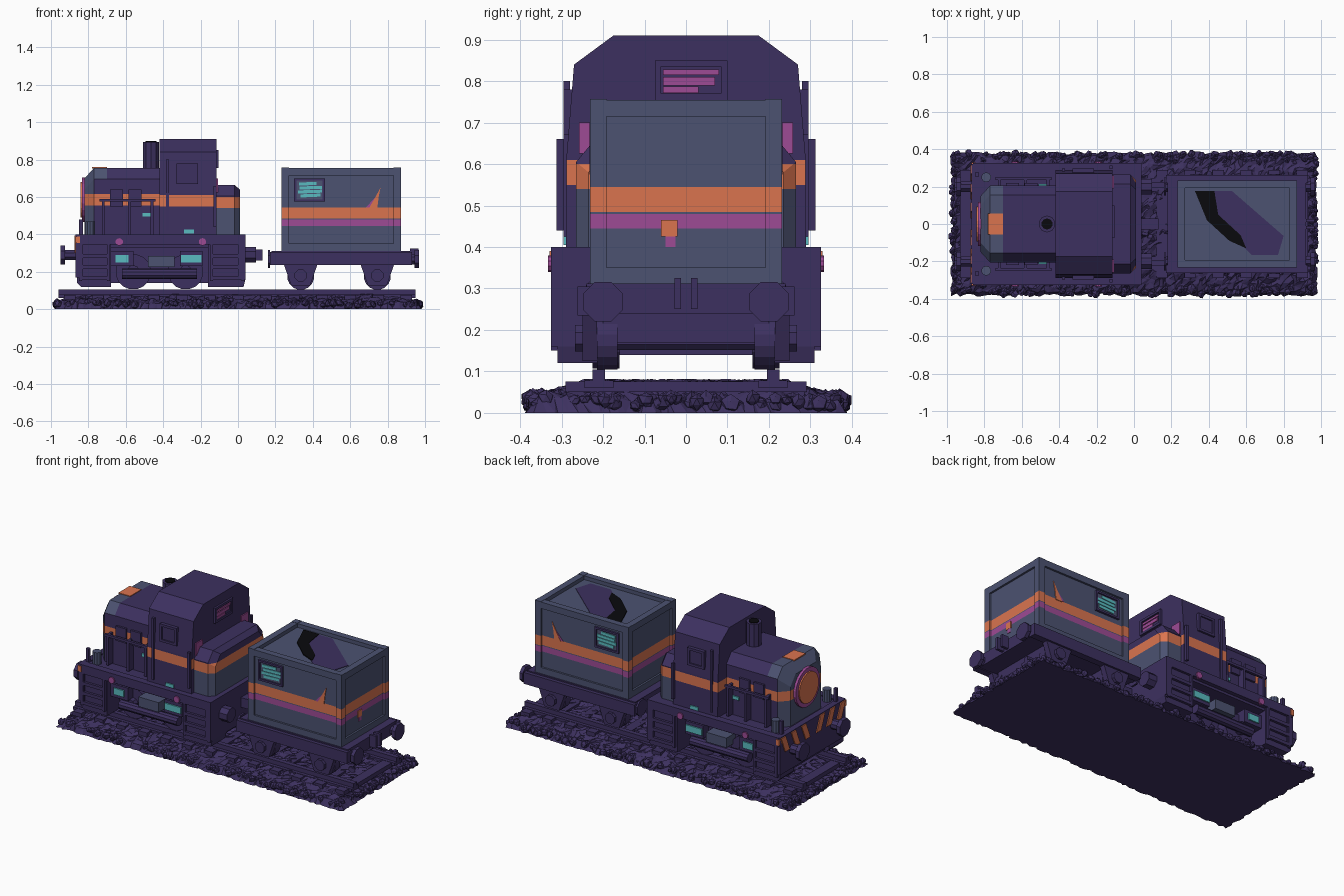
import bpy, bmesh, math, random
from mathutils import Vector, Matrix

if "Cube" in bpy.data.objects:
    bpy.data.objects.remove(bpy.data.objects["Cube"])

random.seed(4)
PALETTE = {"dark_purple": (0.046, 0.030, 0.115), "slate": (0.072, 0.085, 0.165),
           "orange": (0.70, 0.175, 0.078), "magenta": (0.34, 0.07, 0.30),
           "teal": (0.10, 0.50, 0.53), "black": (0.003, 0.003, 0.004)}
MATS = []
for n, c in PALETTE.items():
    m = bpy.data.materials.new(n)
    m.diffuse_color = (*c, 1)
    m.use_nodes = True
    m.node_tree.nodes["Principled BSDF"].inputs["Base Color"].default_value = m.diffuse_color
    MATS.append(m)
PURPLE, SLATE, ORANGE, MAGENTA, TEAL, BLACK = range(6)


def finish(name, bm, mat=PURPLE, cuts=(), rule=None):
    """Cut the mesh at (axis, value) planes, colour faces by rule, make the object."""
    for axis, v in cuts:
        no = Vector([float(i == axis) for i in range(3)])
        bmesh.ops.bisect_plane(bm, geom=bm.verts[:] + bm.edges[:] + bm.faces[:],
                               plane_co=no * v, plane_no=no)
    bmesh.ops.recalc_face_normals(bm, faces=bm.faces[:])
    for f in bm.faces:
        f.material_index = rule(f.calc_center_median(), f.normal) if rule else mat
    me = bpy.data.meshes.new(name)
    bm.to_mesh(me)
    bm.free()
    for m in MATS:
        me.materials.append(m)
    ob = bpy.data.objects.new(name, me)
    bpy.context.collection.objects.link(ob)
    return ob


def skin(rings):
    """Closed solid through rings of equal point count."""
    bm = bmesh.new()
    vs = [[bm.verts.new(p) for p in r] for r in rings]
    n = len(vs[0])
    for a, b in zip(vs, vs[1:]):
        for i in range(n):
            bm.faces.new((a[i], a[(i + 1) % n], b[(i + 1) % n], b[i]))
    bm.faces.new(vs[0])
    bm.faces.new(vs[-1])
    return bm


def place(axis, u, v, t):
    return [(t, u, v), (u, t, v), (u, v, t)][axis]


def prism(name, pts, axis, a, b, mat=PURPLE, **kw):
    return finish(name, skin([[place(axis, u, v, t) for u, v in pts] for t in (a, b)]), mat, **kw)


def box(name, x0, x1, y0, y1, z0, z1, mat=PURPLE, **kw):
    return prism(name, [(x0, y0), (x1, y0), (x1, y1), (x0, y1)], 2, z0, z1, mat, **kw)


def cyl(name, axis, u, v, r, a, b, mat=PURPLE, n=16):
    pts = [(u + r * math.cos((i + .5) * math.tau / n), v + r * math.sin((i + .5) * math.tau / n)) for i in range(n)]
    return prism(name, pts, axis, a, b, mat)


def bands(*rows, base=PURPLE):
    """Horizontal stripes: rows are (low, high, colour)."""
    def rule(c, n):
        return next((m for lo, hi, m in rows if lo < c.z < hi and abs(n.z) < .8), base)
    return dict(cuts=[(2, z) for r in rows for z in r[:2]], rule=rule)


def hood(name, sections, **kw):
    rings = []
    for x, w, top in sections:
        yz = [(-w, .36), (w, .36), (w, top - .06), (w - .05, top), (.05 - w, top), (-w, top - .06)]
        rings.append([(x, y, z) for y, z in yz])
    return finish(name, skin(rings), **kw)


# Ballast bed: jittered grid over a flat underside
NX, NY = 90, 38
bm = bmesh.new()
grid = []
for i in range(NX + 1):
    row = []
    for j in range(NY + 1):
        x, y = -.975 + 1.95 * i / NX, -.38 + .76 * j / NY
        edge = min(.975 - abs(x), .38 - abs(y))
        z = 0 if edge < .001 else min(.07, .028 + edge * .3) + random.uniform(-.012, .012)
        row.append(bm.verts.new((x + random.uniform(-.009, .009), y + random.uniform(-.009, .009), z)))
    grid.append(row)
for i in range(NX):
    for j in range(NY):
        q = [grid[i][j], grid[i + 1][j], grid[i + 1][j + 1], grid[i][j + 1]]
        bm.faces.new(q[:3])
        bm.faces.new((q[0], q[2], q[3]))
rim = [e for e in bm.edges if e.is_boundary]
bmesh.ops.holes_fill(bm, edges=rim)
finish("ballast_bed", bm)

# Loose stones around the edge
bm = bmesh.new()
for k in range(420):
    if k < 300:
        p = (random.uniform(-.975, .975), random.choice((-1, 1)) * random.uniform(.33, .378))
    else:
        p = (random.choice((-1, 1)) * random.uniform(.93, .975), random.uniform(-.37, .37))
    r = random.uniform(.014, .024)
    got = bmesh.ops.create_icosphere(bm, subdivisions=1, radius=r)["verts"]
    zc = random.uniform(.016, .036)
    for v in got:
        v.co = v.co * random.uniform(.75, 1.15) + Vector((*p, zc))
        v.co.z = max(v.co.z, 0)
finish("loose_stones", bm)

# Track
for s in (-1, 1):
    y = s * .21
    box("rail_foot", -.96, .95, y - .035, y + .035, .06, .078)
    box("rail_head", -.96, .95, y - .015, y + .015, .078, .105)
for i in range(13):
    x = -.9 + i * .15
    box("sleeper", x - .03, x + .03, -.29, .29, .05, .076)

# Locomotive bodies
def hood_rule(c, n):
    if .555 < c.z < .615 and abs(n.z) < .5:
        return ORANGE
    return SLATE if c.x < -.77 or (c.x < -.70 and n.z > .3) else PURPLE
hood("engine_hood", [(-.82, .15, .70), (-.77, .205, .755), (-.41, .205, .755)],
     cuts=[(2, .555), (2, .615), (0, -.70)], rule=hood_rule)
box("hood_top_patch", -.78, -.70, -.055, .055, .752, .759, ORANGE)
hood("rear_hood", [(-.12, .265, .665), (-.02, .265, .665), (.01, .235, .64)],
     **bands((.40, .54, SLATE), (.54, .60, ORANGE)))
half = [(.29, .38), (.288, .62), (.27, .84), (.175, .91)]
prism("cab", half + [(-y, z) for y, z in reversed(half)], 0, -.42, -.115, **bands((.55, .61, ORANGE)))
cyl("exhaust_stack", 2, -.465, 0, .045, .74, .895, n=10)
cyl("exhaust_opening", 2, -.465, 0, .03, .895, .899, BLACK, n=10)

# Headlight on the nose
cyl("headlight_ring", 0, 0, .585, .12, -.835, -.81, MAGENTA, 20)
cyl("headlight_lens", 0, 0, .585, .095, -.843, -.83, ORANGE, 20)

# Cab windows
def window(name, axis, u0, u1, z0, z1, t, d, glass, g=.015):
    """Frame bars around a thin pane standing off the wall in direction d."""
    o = sorted((t - d * .012, t + d * .012))
    for a, b, lo, hi in ((u0, u0 + g, z0, z1), (u1 - g, u1, z0, z1), (u0, u1, z0, z0 + g), (u0, u1, z1 - g, z1)):
        prism(name + "_frame", [(a, lo), (b, lo), (b, hi), (a, hi)], axis, *o)
    prism(name + "_pane", [(u0, z0), (u1, z0), (u1, z1), (u0, z1)], axis, t, t + d * .004, glass)
window("rear_window", 0, -.075, .10, .755, .85, -.115, 1, PURPLE)
for z0, z1, y1 in ((.815, .828, .08), (.79, .81, .07), (.772, .787, .03)):
    box("rear_window_glint", -.112, -.106, -.055, y1, z0, z1, MAGENTA)
for s in (-1, 1):
    window("side_window", 1, -.33, -.215, .67, .78, s * .284, s, PURPLE)
    box("corner_window", -.116, -.108, *sorted((s * .19, s * .258)), .625, .70, MAGENTA)
    box("door_post", -.385, -.37, *sorted((s * .28, s * .296)), .42, .80)
    box("cab_handrail", -.13, -.115, *sorted((s * .295, s * .312)), .44, .66)
    # Hood side vents and handrail
    for x in (-.65, -.55):
        box("hood_vent", x - .035, x + .035, *sorted((s * .2, s * .218)), .55, .64)
    box("hood_handrail", -.74, -.44, *sorted((s * .235, s * .25)), .575, .59)
    for x in (-.72, -.58, -.46):
        box("handrail_post", x - .007, x + .007, *sorted((s * .2, s * .25)), .40, .59)

# Locomotive chassis
box("main_deck", -.86, .03, -.30, .30, .33, .395)
box("inner_frame", -.84, .02, -.16, .16, .14, .34)
for s in (-1, 1):
    side = lambda a, b: sorted((s * a, s * b))
    box("deck_beam", -.86, .03, *side(.28, .325), .345, .40)
    prism("front_step", [(-.86, .14), (-.84, .12), (-.68, .12), (-.68, .37), (-.86, .40)], 1, *side(.17, .31))
    prism("rear_step", [(-.16, .12), (.03, .12), (.04, .16), (.04, .40), (-.16, .40)], 1, *side(.17, .31))
    for z in (.155, .215, .275):
        box("front_tread", -.85, -.70, *side(.29, .325), z, z + .02)
        box("rear_tread", -.15, .035, *side(.29, .325), z, z + .02)
    for x in (-.85, -.70, -.15, .02):
        box("step_post", x, x + .015, *side(.30, .325), .15, .38)
    for x in (-.56, -.28):
        cyl("drive_wheel", 1, x, .20, .095, *side(.16, .225))
        cyl("wheel_hub", 1, x, .20, .035, *side(.22, .26), n=10)
    box("coupling_rod", -.60, -.24, *side(.24, .265), .185, .21)
    cyl("air_tank", 0, s * .26, .19, .028, -.62, -.22, n=10)
    box("equipment_box", -.48, -.34, *side(.20, .29), .225, .285, SLATE)
    for x, w in ((-.62, .035), (-.25, .055)):
        box("equipment_block", x - .06, x + .06, *side(.18, .275), .23, .31)
        box("teal_gauge", x - w, x + w, *side(.275, .283), .25, .29, TEAL)
    for x in (-.635, -.19):
        cyl("side_lamp", 1, x, .36, .02, *side(.32, .333), MAGENTA, 10)
    box("teal_marker", -.29, -.235, *side(.288, .296), .405, .425, TEAL)
    box("valve_marker", -.51, -.46, *side(.205, .213), .495, .515, TEAL)
    box("orange_marker", -.868, -.845, *side(.295, .329), .355, .39, ORANGE)
    # Nose fittings
    box("nose_post", -.85, -.83, *side(.255, .275), .39, .48)
    cyl("marker_lamp", 2, -.79, s * .25, .026, .39, .47, SLATE, 10)
    cyl("buffer_stem", 0, s * .2, .29, .03, -.93, -.85, n=8)
    cyl("buffer_head", 0, s * .2, .29, .055, -.95, -.925, n=8)
    for k in range(3):
        y = .03 + k * .1
        pts = [(s * y, .30), (s * (y + .045), .30), (s * (y + .085), .395), (s * (y + .04), .395)]
        prism("hazard_stripe", pts, 0, -.874, -.866, ORANGE)
box("nose_skirt", -.868, -.83, -.32, .32, .17, .40)
box("rear_skirt", .0, .04, -.325, .325, .16, .40)
box("rear_coupler", .03, .13, -.03, .03, .26, .32)
for s in (-1, 1):
    cyl("rear_buffer", 0, s * .2, .29, .045, .03, .095, n=8)

# Wagon body with raised frame and stripes
paint = lambda: bands((.445, .48, MAGENTA), (.485, .545, ORANGE), base=SLATE)
X0, X1, W, T = .232, .872, .232, .04
box("wagon_body", X0 + .012, X1 - .012, .012 - W, W - .012, .32, .732, **paint())
for x in (X0, X1 - T):
    for y in (-W, W - T):
        box("corner_post", x, x + T, y, y + T, .31, .757, **paint())
    for z in (.31, .715):
        box("end_rim", x, x + T, -W, W, z, z + .04, SLATE)
for y in (-W, W - T):
    for z in (.31, .715):
        box("side_rim", X0, X1, y, y + T, z, z + .04, SLATE)

# Painted load surface
prism("load_shadow", [(.326, .176), (.524, .176), (.80, -.064), (.77, -.165), (.63, -.165), (.51, -.053)],
      2, .73, .735, PURPLE)
prism("load_hole", [(.326, .176), (.43, .176), (.45, .05), (.57, -.06), (.60, -.13), (.51, -.09), (.39, .02)],
      2, .73, .738, BLACK)

# Wagon side details
for s in (-1, 1):
    window("wagon_panel", 1, .30, .465, .575, .70, s * .221, s, SLATE, .012)
    for k, (a, b) in enumerate(((.335, .44), (.32, .45), (.33, .45), (.325, .42))):
        prism("teal_slat", [(a, .597 + k * .021), (b, .602 + k * .021), (b, .618 + k * .021), (a, .614 + k * .021)],
              1, s * .222, s * .229, TEAL)
    prism("orange_flick", [(.70, .54), (.745, .54), (.752, .60), (.762, .65), (.735, .60)],
          1, s * .219, s * .224, ORANGE)
    prism("magenta_flick", [(.685, .545), (.73, .545), (.735, .60)], 1, s * .218, s * .2225, MAGENTA)
box("end_spot", .858, .864, -.06, -.02, .425, .465, ORANGE)
box("end_spot_tail", .858, .863, -.05, -.025, .40, .425, MAGENTA)

# Wagon underframe, wheels and buffers
box("wagon_frame", .18, .92, -.24, .24, .24, .312)
for s in (-1, 1):
    side = lambda a, b: sorted((s * a, s * b))
    box("wagon_sill", .17, .93, *side(.22, .262), .235, .305)
    for x in (.335, .745):
        prism("axle_guard", [(x - .09, .24), (x - .05, .125), (x + .05, .125), (x + .09, .24)], 1, *side(.215, .25))
        cyl("axle_box", 1, x, .18, .035, *side(.24, .268), n=8)
        cyl("wagon_wheel", 1, x, .175, .072, *side(.165, .215))
    for a, b, c in ((.93, .945, .967), (.18, .172, .16)):
        cyl("wagon_buffer", 0, s * .2, .268, .03, a - .03 * (1 if a > .5 else -1), b, n=8)
        cyl("wagon_buffer_head", 0, s * .2, .268, .052, b, c, n=8)
    box("wagon_hook", .92, .965, *side(.012, .028), .25, .325)
for x in (.335, .745):
    cyl("wagon_axle", 1, x, .175, .025, -.2, .2, n=8)
    box("axle_beam", x - .06, x + .06, -.2, .2, .17, .24)
